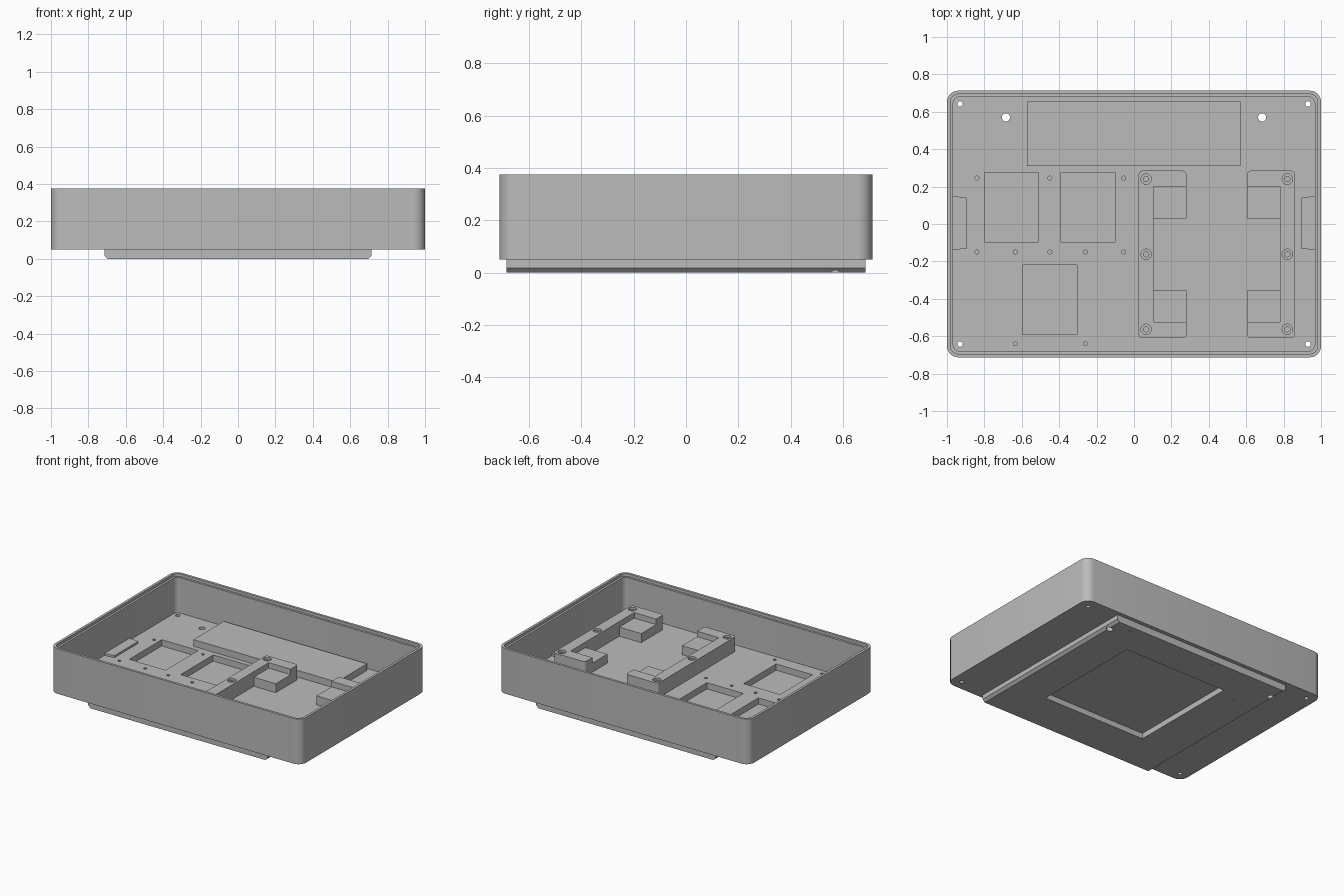
import bpy, bmesh, math

if "Cube" in bpy.data.objects:
    bpy.data.objects.remove(bpy.data.objects["Cube"], do_unlink=True)

grey = bpy.data.materials.new("plain grey")
grey.use_nodes = True
COLOUR = (0.5, 0.5, 0.5, 1)
grey.diffuse_color = COLOUR
grey.node_tree.nodes["Principled BSDF"].inputs["Base Color"].default_value = COLOUR

FLOOR = 0.10


def ring(hx, hy, r, cx=0, cy=0, steps=6):
    """Points of a rounded rectangle, anticlockwise."""
    if r == 0:
        return [(cx + sx * hx, cy + sy * hy) for sx, sy in ((1, 1), (-1, 1), (-1, -1), (1, -1))]
    pts = []
    for q, (sx, sy) in enumerate(((1, 1), (-1, 1), (-1, -1), (1, -1))):
        for i in range(steps + 1):
            a = math.pi / 2 * (q + i / steps)
            pts.append((cx + sx * (hx - r) + r * math.cos(a), cy + sy * (hy - r) + r * math.sin(a)))
    return pts


def loft(bm, layers):
    """Closed solid through (z, points) layers."""
    rows = [[bm.verts.new((x, y, z)) for x, y in pts] for z, pts in layers]
    n = len(rows[0])
    for a, b in zip(rows, rows[1:]):
        for i in range(n):
            j = (i + 1) % n
            bm.faces.new((a[i], a[j], b[j], b[i]))
    bm.faces.new(rows[0][::-1])
    bm.faces.new(rows[-1])


def box(bm, x0, x1, y0, y1, z0, z1, r=0):
    pts = ring((x1 - x0) / 2, (y1 - y0) / 2, r, (x0 + x1) / 2, (y0 + y1) / 2)
    loft(bm, [(z0, pts), (z1, pts)])


def hole(bm, x, y, r, z0, z1, sides=16):
    pts = [(x + r * math.cos(math.tau * i / sides), y + r * math.sin(math.tau * i / sides))
           for i in range(sides)]
    loft(bm, [(z0, pts), (z1, pts)])


def make(name, bm):
    bmesh.ops.recalc_face_normals(bm, faces=bm.faces)
    mesh = bpy.data.meshes.new(name)
    bm.to_mesh(mesh)
    bm.free()
    mesh.materials.append(grey)
    ob = bpy.data.objects.new(name, mesh)
    bpy.context.scene.collection.objects.link(ob)
    return ob


def cut(ob, bm):
    """Subtract the solids in bm from ob."""
    cutter = make("cutter", bm)
    cutter.hide_render = True
    mod = ob.modifiers.new("cut", 'BOOLEAN')
    mod.operation, mod.solver, mod.object = 'DIFFERENCE', 'EXACT', cutter
    dg = bpy.context.evaluated_depsgraph_get()
    mesh = bpy.data.meshes.new_from_object(ob.evaluated_get(dg))
    ob.modifiers.clear()
    ob.data = mesh
    bpy.data.objects.remove(cutter, do_unlink=True)


def finish(ob):
    bpy.ops.object.select_all(action='DESELECT')
    bpy.context.view_layer.objects.active = ob
    ob.select_set(True)
    bpy.ops.object.shade_smooth_by_angle(angle=math.radians(30))


# Tray: outer wall, lip step and floor in one loft
outer = ring(1, 0.713, 0.06)
lip = ring(0.982, 0.695, 0.045)
inner = ring(0.967, 0.68, 0.035)
bm = bmesh.new()
loft(bm, [(0.05, outer), (0.375, outer), (0.375, lip), (0.355, lip), (0.355, inner), (FLOOR, inner)])
tray = make("tray", bm)

# Floor pockets, screw holes and peg holes
bm = bmesh.new()
for x0, x1, y0, y1 in ((-0.8, -0.51, -0.095, 0.275), (-0.39, -0.1, -0.095, 0.275),
                       (-0.595, -0.305, -0.59, -0.22)):
    box(bm, x0, x1, y0, y1, 0.055, 0.2)
for x, ys in ((-0.84, (0.245, -0.15)), (-0.45, (0.245, -0.15)), (-0.055, (0.245, -0.15)),
              (-0.635, (-0.15, -0.64)), (-0.26, (-0.15, -0.64))):
    for y in ys:
        hole(bm, x, y, 0.011, 0.07, 0.2, 10)
for s in (-1, 1):
    hole(bm, s * 0.685, 0.57, 0.022, 0.0, 0.2)
    for t in (-1, 1):
        hole(bm, s * 0.93, t * 0.642, 0.015, 0.0, 0.2)
cut(tray, bm)
finish(tray)

# Base plate with chamfered sides and a square recess underneath
bm = bmesh.new()
side = ring(0.715, 0.685, 0)
loft(bm, [(0, ring(0.697, 0.685, 0)), (0.018, side), (0.05, side)])
base = make("base_plate", bm)
bm = bmesh.new()
box(bm, -0.395, 0.43, -0.385, 0.44, -0.1, 0.04)
for s in (-1, 1):
    hole(bm, s * 0.685, 0.57, 0.022, -0.1, 0.1)
for x, y in ((0.57, 0.64), (0.16, 0.64), (-0.13, 0.64), (-0.53, 0.38)):
    hole(bm, x, y, 0.009, -0.1, 0.03, 10)
cut(base, bm)
finish(base)

# Long raised bar at the back of the floor
bm = bmesh.new()
box(bm, -0.572, 0.57, 0.31, 0.655, FLOOR - 0.01, 0.148)
finish(make("back_bar", bm))

# Low tapered pads against the side walls
for s, name in ((1, "left_side_pad"), (-1, "right_side_pad")):
    bm = bmesh.new()
    pts = [(s * 0.97, 0.15), (s * 0.893, 0.14), (s * 0.893, -0.13), (s * 0.97, -0.14)]
    loft(bm, [(FLOOR - 0.01, pts), (FLOOR + 0.015, pts)])
    finish(make(name, bm))

# Pair of mirrored board brackets: rail, corner ledges and screw holes
MID, Y0, Y1 = 0.4425, -0.61, 0.285
for s, name in ((-1, "inner_bracket"), (1, "outer_bracket")):
    def span(a, b):
        return sorted((MID + s * a, MID + s * b))
    bm = bmesh.new()
    box(bm, *span(0.1625, 0.4175), Y0, Y1, FLOOR - 0.01, 0.205, 0.02)
    bracket = make(name, bm)
    bm = bmesh.new()
    box(bm, *span(0.05, 0.3375), -0.525, 0.2, 0.165, 0.4)
    cut(bracket, bm)
    bm = bmesh.new()
    box(bm, *span(0.05, 0.3375), -0.355, 0.03, 0.0, 0.4)
    cut(bracket, bm)
    # Counterbored screw seats
    for r, depth in ((0.028, 0.19), (0.014, 0.12)):
        bm = bmesh.new()
        for y in (0.24, -0.162, -0.563):
            hole(bm, MID + s * 0.3775, y, r, depth, 0.4)
        cut(bracket, bm)
    finish(bracket)
